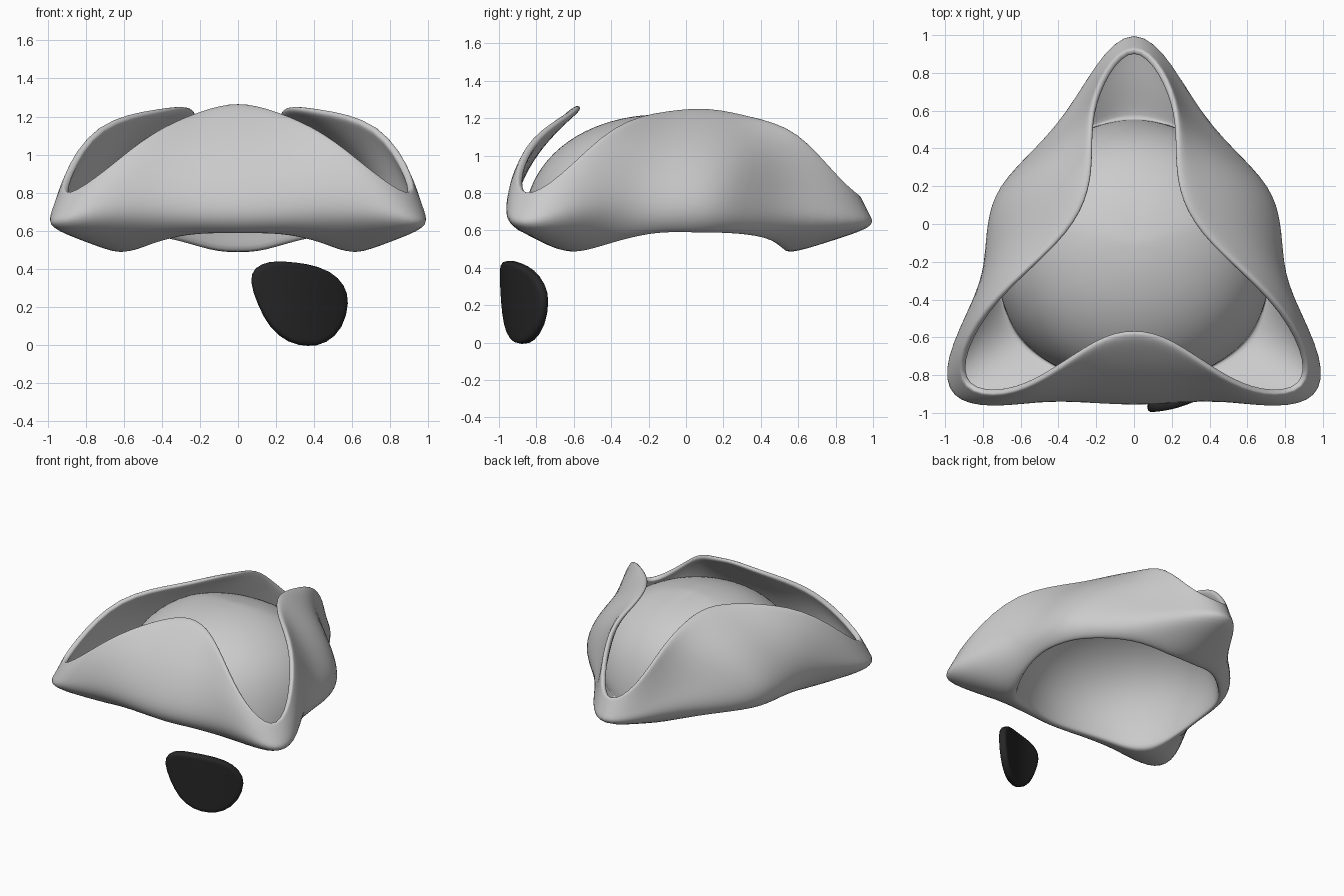
import bpy, bmesh
from math import atan2, cos, sin
from mathutils import Vector

if "Cube" in bpy.data.objects:
    bpy.data.objects.remove(bpy.data.objects["Cube"])

CENTRE = Vector((0, -0.13, 0))


def make_object(name, bm, thickness, levels, offset=-1):
    me = bpy.data.meshes.new(name)
    bm.to_mesh(me)
    bm.free()
    ob = bpy.data.objects.new(name, me)
    bpy.context.collection.objects.link(ob)
    for p in me.polygons:
        p.use_smooth = True
    so = ob.modifiers.new("thickness", 'SOLIDIFY')
    so.thickness, so.offset = thickness, offset
    ss = ob.modifiers.new("smooth", 'SUBSURF')
    ss.levels = ss.render_levels = levels
    return ob


def loft(rings, tip):
    """Skin closed rings of equal length and close the last one with a tip."""
    bm = bmesh.new()
    rows = [[bm.verts.new(p) for p in r] for r in rings]
    n = len(rows[0])
    for a, b in zip(rows, rows[1:]):
        for j in range(n):
            k = (j + 1) % n
            bm.faces.new((a[j], b[j], b[k], a[k]))
    t = bm.verts.new(tip)
    for j in range(n):
        bm.faces.new((rows[-1][j], t, rows[-1][(j + 1) % n]))
    return bm


def mirrored(half):
    """Front-to-back half ring becomes a full ring."""
    return half + [Vector((-p.x, p.y, p.z)) for p in half[-2:0:-1]]


def sharpen(ring):
    """Counter the shrinkage of subdivision along the ring."""
    n = len(ring)
    return [p + (p - (ring[i - 1] + ring[(i + 1) % n]) / 2) / 3 for i, p in enumerate(ring)]


# Hat stations, front centre round the right side to the back tip:
# brim edge, lower outer brim, bulge of the flap, dip of the underside
stations = [
    ((0, -.58, 1.28), (0, -.96, .72), .06, 0),
    ((.20, -.63, 1.235), (.25, -.95, .71), .06, 0),
    ((.45, -.80, 1.12), (.50, -.935, .68), .05, .35),
    ((.68, -.895, .94), (.75, -.95, .65), .02, .8),
    ((.89, -.86, .80), (.945, -.90, .62), 0, 1),
    ((.90, -.66, .91), (.975, -.70, .63), .01, .9),
    ((.73, -.38, 1.165), (.83, -.38, .73), .04, .4),
    ((.42, -.10, 1.245), (.785, -.15, .77), .06, 0),
    ((.27, .13, 1.262), (.76, .05, .77), .07, 0),
    ((.235, .35, 1.215), (.675, .24, .75), .045, 0),
    ((.235, .60, 1.13), (.42, .50, .68), -.02, .2),
    ((.15, .815, .89), (.21, .815, .63), 0, .9),
    ((0, .935, .79), (0, .995, .62), 0, 1),
]
edge = [Vector(s[0]) for s in stations]
low = [Vector(s[1]) for s in stations]
dirs = []
for p in low:
    a = atan2(p.y - CENTRE.y, p.x)
    dirs.append(Vector((cos(a), sin(a), 0)))
low = [p + d * (.012 + .018 * s[3]) for p, d, s in zip(low, dirs, stations)]


def flap(t):
    return [e.lerp(l, t) + (d + Vector((0, 0, .4))) * (4 * t * (1 - t) * s[2])
            for e, l, d, s in zip(edge, low, dirs, stations)]


def crown(r, z, dip):
    ring = []
    for d, s in zip(dirs, stations):
        back = max(0, d.y) ** 2          # the crown is flatter at the back
        grow = dip * s[3] * .03 - .085 * back
        ring.append(CENTRE + d * (r + grow) + Vector((0, 0, z - .10 * dip * s[3])))
    return ring


# Rounded underside between the flap and the head opening
opening = crown(.705, .565, 1)
under = [l.lerp(o, .5) + (d * .035 - Vector((0, 0, .025))) * (1 - s[3])
         for l, o, d, s in zip(low, opening, dirs, stations)]
halves = [flap(t) for t in (0, .12, .4, .7, 1)] + [under, opening]
halves += [crown(*c) for c in ((.70, .63, 1), (.69, .76, .3), (.62, .92, 0),
                               (.48, 1.055, 0), (.30, 1.14, 0), (.13, 1.175, 0))]
rings = [sharpen(mirrored(h)) for h in halves]
hat = make_object("three_cornered_hat", loft(rings, CENTRE + Vector((0, 0, 1.18))), .04, 2)

# Eye patch: thick pad wrapped round the face
outline = [(.07, .33), (.095, .40), (.17, .432), (.26, .432), (.37, .42), (.49, .385), (.565, .31),
           (.588, .22), (.555, .09), (.47, .01), (.38, -.005), (.28, .015), (.18, .09), (.11, .21)]


def wrap(x, z):
    return Vector((x, -1 + .21 * max(0, (x - .05) / .52) ** 2 + .03 * (.43 - z), z))


mid = (.33, .23)
patch_rings = []
for s in (1, .93, .65, .33):
    patch_rings.append([wrap(mid[0] + (x - mid[0]) * s, mid[1] + (z - mid[1]) * s)
                        for x, z in outline])
patch_rings[0] = sharpen(patch_rings[0])
patch = make_object("eye_patch", loft(patch_rings, wrap(*mid)), .055, 1)
black = bpy.data.materials.new("black")
black.diffuse_color = (.02, .02, .02, 1)
black.use_nodes = True
black.node_tree.nodes["Principled BSDF"].inputs["Base Color"].default_value = black.diffuse_color
patch.data.materials.append(black)
